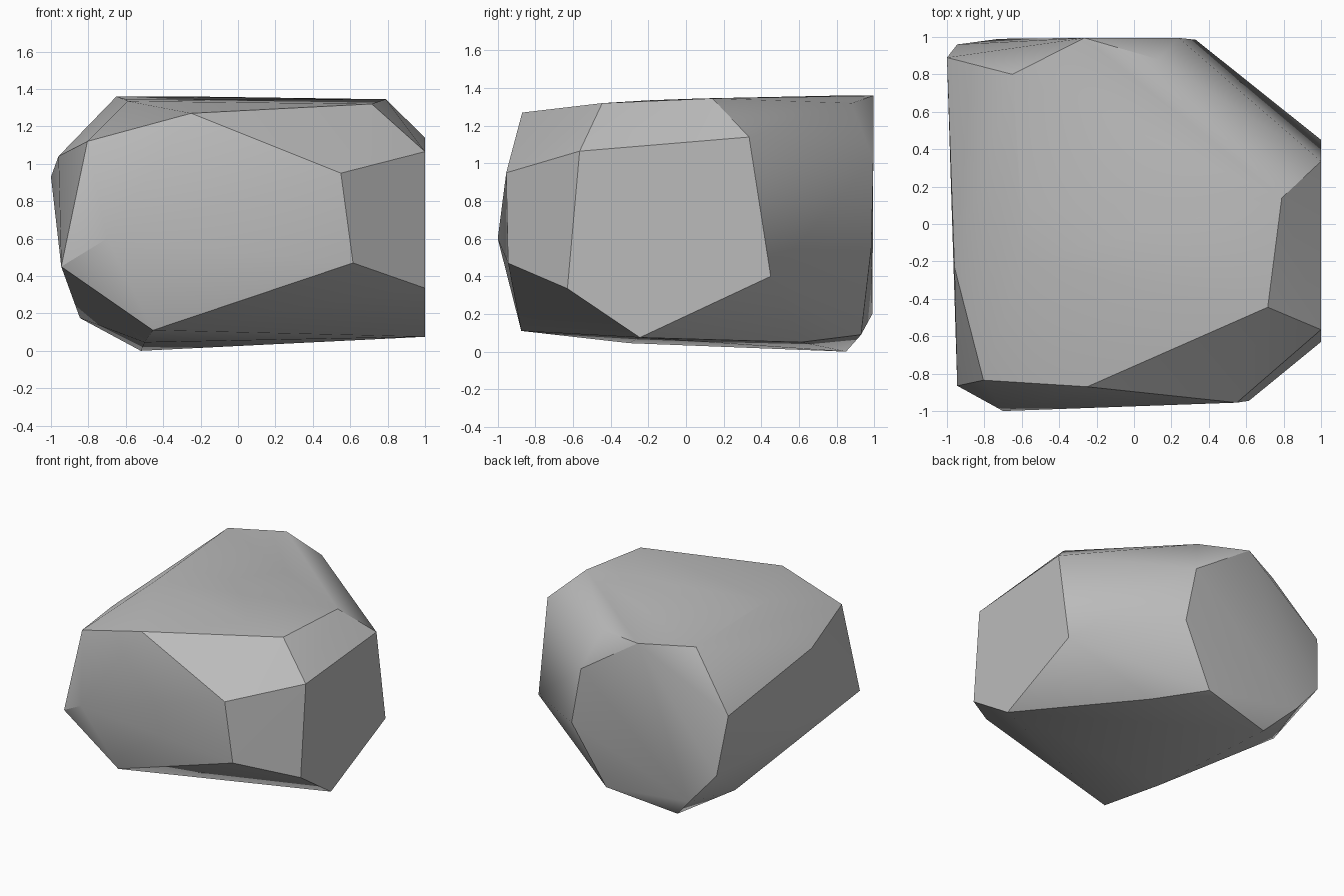
import bpy
import bmesh
import math

# Remove only the default cube
default_cube = bpy.data.objects.get("Cube")
if default_cube:
    bpy.data.objects.remove(default_cube, do_unlink=True)


def make_material(name, colour):
    material = bpy.data.materials.new(name)
    material.use_nodes = True
    material.diffuse_color = colour
    shader = material.node_tree.nodes["Principled BSDF"]
    shader.inputs["Base Color"].default_value = colour
    shader.inputs["Roughness"].default_value = 0.9
    return material


def make_hull(name, corner_groups, material):
    """Wrap a convex faceted skin around the given corners."""
    bm = bmesh.new()
    for corners in corner_groups:
        for corner in corners:
            bm.verts.new(corner)
    result = bmesh.ops.convex_hull(bm, input=bm.verts[:])
    spare = {g for g in result["geom_interior"] + result["geom_unused"]
             if isinstance(g, bmesh.types.BMVert)}
    bmesh.ops.delete(bm, geom=list(spare), context="VERTS")
    bmesh.ops.recalc_face_normals(bm, faces=bm.faces[:])
    mesh = bpy.data.meshes.new(name)
    bm.to_mesh(mesh)
    bm.free()
    mesh.materials.append(material)
    obj = bpy.data.objects.new(name, mesh)
    bpy.context.collection.objects.link(obj)
    return obj


# Rim of the flat top of the boulder
top_rim = [(-.25, -.87, 1.27), (.715, -.445, 1.32), (.79, .14, 1.345),
           (.13, .88, 1.32), (-.265, .995, 1.36), (-.65, .8, 1.36),
           (-.6, .08, 1.345), (-.59, -.2, 1.335)]

# Steep cut on the +x side
side_cut = [(1, .335, 1.14), (1, -.565, 1.065), (1, -.63, .335),
            (1, -.245, .075), (1, .45, .4)]

# Broad front face and its chipped corners
front_face = [(.55, -.955, .95), (.615, -.945, .47), (-.805, -.835, 1.12),
              (-.945, -.865, .45), (-.7, -1, .6), (-.455, -.875, .11)]

# Back face and the ridge along the -x side
back_face = [(.24, .995, 1.02), (.33, .985, .56), (.06, .93, .09),
             (-.72, .99, .2), (-.945, .96, .46), (-1, .89, .93),
             (-.96, -.23, 1.04)]

# Shallow underside
underside = [(-.845, .58, .175), (-.52, .85, 0), (-.5, -.3, .045),
             (.35, .61, .05)]

stone = make_material("stone grey", (0.5, 0.5, 0.5, 1))
boulder = make_hull("boulder",
                    [top_rim, side_cut, front_face, back_face, underside],
                    stone)

# Soft shading across gentle bends, crisp edges between facets
bpy.ops.object.select_all(action="DESELECT")
boulder.select_set(True)
bpy.context.view_layer.objects.active = boulder
bpy.ops.object.shade_smooth_by_angle(angle=math.radians(30))
